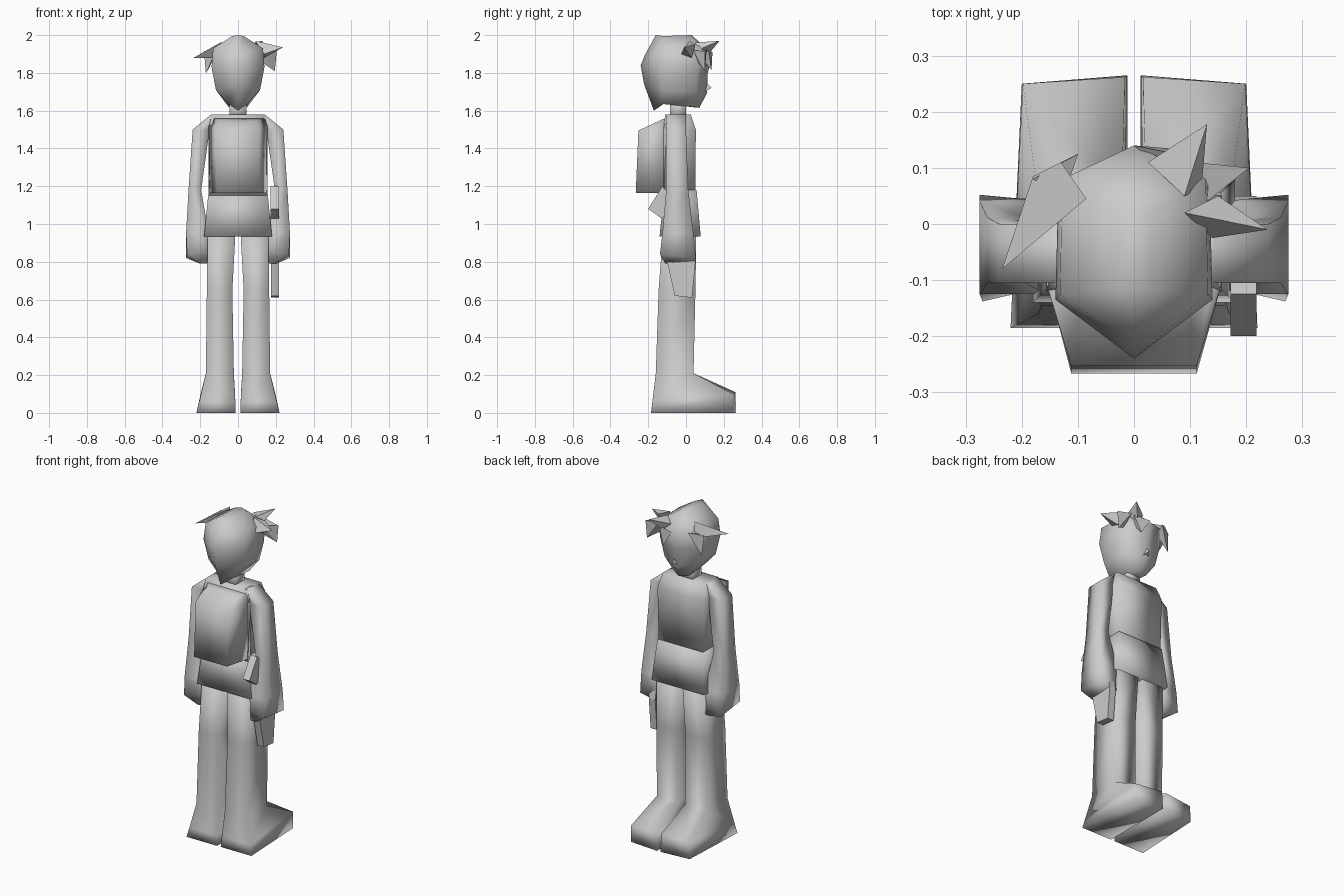
import bpy
import bmesh
from mathutils import Vector

old = bpy.data.objects.get("Cube")
if old:
    bpy.data.objects.remove(old, do_unlink=True)

grey = bpy.data.materials.new("plain grey")
grey.use_nodes = True
grey.diffuse_color = (0.6, 0.6, 0.6, 1)
grey.node_tree.nodes["Principled BSDF"].inputs["Base Color"].default_value = grey.diffuse_color


def finish(name, bm, smooth=True):
    bmesh.ops.recalc_face_normals(bm, faces=bm.faces)
    for f in bm.faces:
        f.smooth = smooth
    mesh = bpy.data.meshes.new(name)
    bm.to_mesh(mesh)
    bm.free()
    mesh.materials.append(grey)
    obj = bpy.data.objects.new(name, mesh)
    bpy.context.collection.objects.link(obj)
    return obj


def loft(name, rings, side=1, smooth=True):
    """Skin a stack of equal-sized rings and cap both ends."""
    bm = bmesh.new()
    loops = [[bm.verts.new((x * side, y, z)) for x, y, z in r] for r in rings]
    n = len(loops[0])
    for a, b in zip(loops, loops[1:]):
        for i in range(n):
            j = (i + 1) % n
            bm.faces.new((a[i], a[j], b[j], b[i]))
    bm.faces.new(loops[0])
    bm.faces.new(loops[-1])
    return finish(name, bm, smooth)


def rect(x0, x1, y0, y1, z):
    return [(x0, y0, z), (x1, y0, z), (x1, y1, z), (x0, y1, z)]


def slab(name, profile, x0, x1):
    """Extrude a (y, z) outline across x."""
    return loft(name, [[(x, y, z) for y, z in profile] for x in (x0, x1)], smooth=False)


def spike(name, tip, base):
    bm = bmesh.new()
    t = bm.verts.new(tip)
    b = [bm.verts.new(p) for p in base]
    bm.faces.new(b)
    for i in range(len(b)):
        bm.faces.new((b[i], b[(i + 1) % len(b)], t))
    return finish(name, bm, False)


# Legs with boots, and arms with mitten hands
leg = [
    [(.012, -.185, 0), (.22, -.185, 0), (.2, .25, 0), (.012, .265, 0)],
    [(.014, -.178, .06), (.205, -.178, .06), (.198, .25, .1), (.016, .262, .11)],
    rect(.022, .17, -.16, .04, .21),
    rect(.03, .165, -.145, .05, .65),
    rect(.012, .16, -.12, .055, .98),
]
arm = [
    [(.165, -.11, .79), (.2, -.11, .79), (.2, .045, .8), (.165, .045, .8)],
    [(.105, -.1, .86), (.27, -.138, .84), (.275, .052, .82), (.11, .03, .86)],
    rect(.155, .275, -.125, .04, .95),
    rect(.195, .262, -.105, .012, 1.18),
    rect(.15, .24, -.105, .0, 1.5),
    rect(.12, .142, -.105, .0, 1.58),
]
for word, side in (("left", 1), ("right", -1)):
    loft(word + "_leg", leg, side)
    loft(word + "_arm", arm, side)

# Torso, tunic skirt, neck
loft("torso", [rect(-.15, .15, -.12, .05, 1.15), rect(-.157, .157, -.12, .052, 1.5),
               rect(-.14, .14, -.11, .025, 1.58)])
loft("skirt", [rect(-.18, .18, -.14, .078, .935), rect(-.155, .155, -.115, .056, 1.18)])
loft("neck", [rect(-.045, .045, -.085, .0, 1.55), rect(-.045, .045, -.085, .0, 1.66)])


# Backpack with narrowed outer face
def pack_ring(inner, outer, y0, y1, z0, z1):
    return [(-outer, y0, z0), (outer, y0, z0), (inner, y1, z1), (-inner, y1, z1)]


loft("backpack", [pack_ring(.155, .112, -.266, -.1, 1.165, 1.165),
                  pack_ring(.158, .112, -.252, -.1, 1.495, 1.52),
                  pack_ring(.14, .1, -.14, -.1, 1.545, 1.565)])

# Holster and grip on the left hip
slab("holster", [(-.06, .62), (.032, .61), (.05, .8), (.0, 1.08), (-.1, 1.06), (-.1, .8)], .175, .218)
slab("grip", [(-.2, 1.08), (-.125, 1.2), (-.04, 1.1), (-.13, 1.03)], .172, .218)


# Head: six-sided rings pointed at back and front
def head_ring(back, rear, fore, front):
    (rx, ry, rz), (fx, fy, fz) = rear, fore
    return [(0, *back), (rx, ry, rz), (fx, fy, fz), (0, *front), (-fx, fy, fz), (-rx, ry, rz)]


loft("head", [
    head_ring((-.17, 1.6), (.05, -.12, 1.635), (.05, .04, 1.62), (.07, 1.615)),
    head_ring((-.222, 1.74), (.117, -.12, 1.71), (.11, .05, 1.7), (.11, 1.69)),
    head_ring((-.24, 1.84), (.14, -.135, 1.83), (.135, .06, 1.82), (.115, 1.8)),
    head_ring((-.215, 1.9), (.132, -.125, 1.93), (.128, .08, 1.93), (.14, 1.9)),
    head_ring((-.16, 2.0), (.03, -.12, 1.995), (.03, .02, 1.995), (.03, 2.0)),
])
spike("nose", (0, .135, 1.72), [(0, .1, 1.755), (.018, .1, 1.7), (-.018, .1, 1.7)])

# Hair tufts
spike("hair_right_sweep", (-.235, -.08, 1.88),
      [(-.085, .045, 1.965), (-.13, .11, 1.94), (-.18, .085, 1.91), (-.12, .03, 1.88)])
spike("hair_right_lock", (-.17, .09, 1.795),
      [(-.18, .08, 1.915), (-.1, .125, 1.93), (-.125, .05, 1.9)])
spike("hair_front_tuft", (.13, .178, 1.97),
      [(.025, .11, 1.945), (.075, .12, 1.9), (.12, .06, 1.92), (.09, .05, 1.96)])
spike("hair_left_tuft", (.238, -.01, 1.935),
      [(.09, .02, 1.97), (.15, .05, 1.95), (.14, .03, 1.88), (.14, -.025, 1.9)])
spike("hair_left_lock", (.195, .1, 1.81),
      [(.11, .11, 1.93), (.205, .1, 1.915), (.13, .04, 1.92), (.12, .06, 1.86)])
spike("hair_fringe", (.06, .135, 1.815),
      [(.0, .14, 1.91), (.1, .12, 1.92), (.07, .08, 1.88)])
